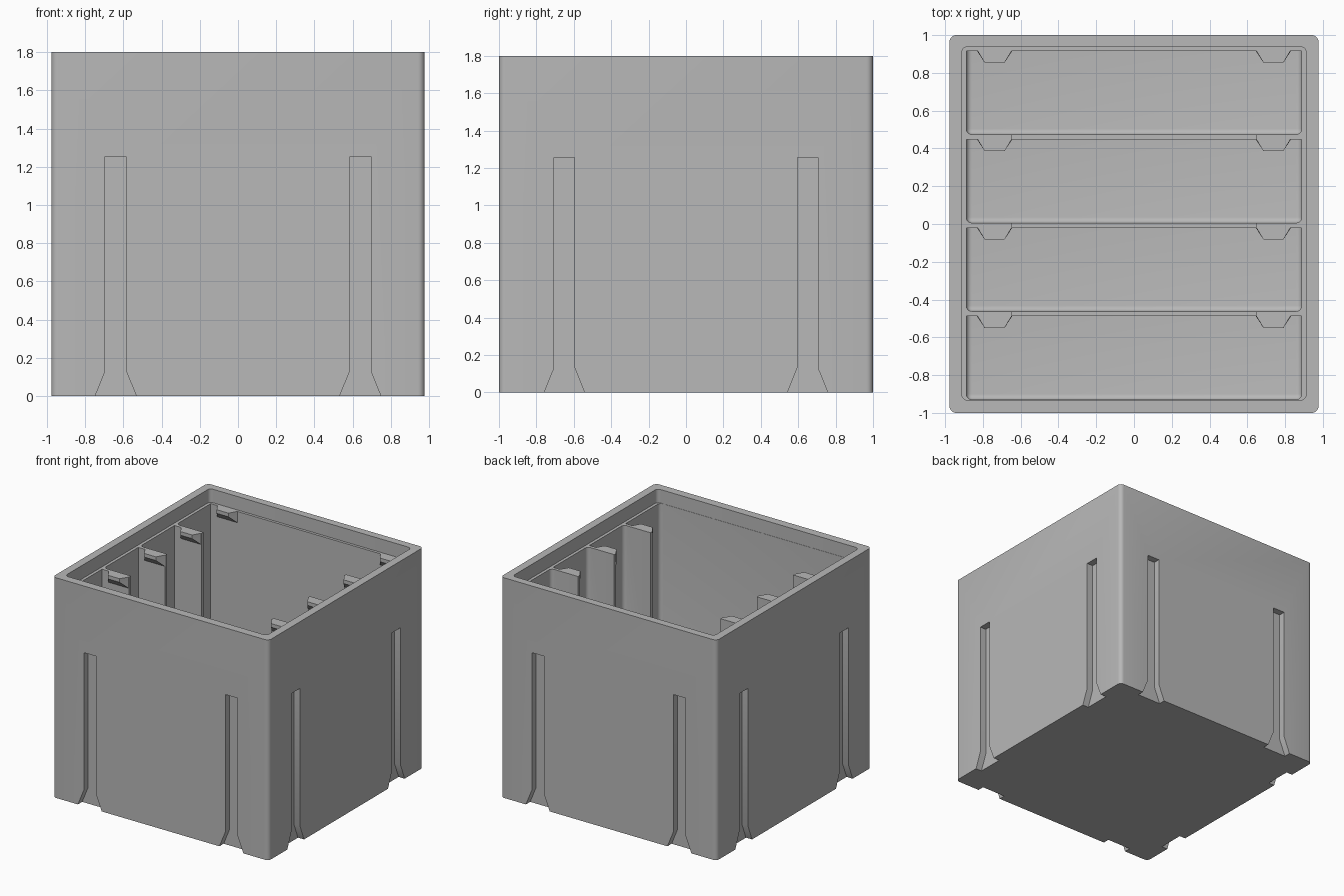
import bpy, bmesh
from math import pi
from mathutils import Matrix

old = bpy.data.objects.get("Cube")
if old:
    bpy.data.objects.remove(old, do_unlink=True)

grey = bpy.data.materials.new("plain_grey")
grey.use_nodes = True
colour = (0.48, 0.48, 0.48, 1)
grey.diffuse_color = colour
grey.node_tree.nodes["Principled BSDF"].inputs["Base Color"].default_value = colour

HEIGHT, LEDGE, FLOOR = 1.8, 1.69, 0.06
NOTCH_Z = 0.6
PITCH, DEPTH = 0.468, 0.442
HALF_W = 0.888
pocket_fronts = [-0.93 + PITCH * i for i in range(4)]


def finish(name, bm):
    bmesh.ops.recalc_face_normals(bm, faces=bm.faces)
    mesh = bpy.data.meshes.new(name)
    bm.to_mesh(mesh)
    bm.free()
    mesh.materials.append(grey)
    obj = bpy.data.objects.new(name, mesh)
    bpy.context.collection.objects.link(obj)
    return obj


def rounded_box(name, low, high, radius=0, rule=None):
    """Box between two corners, with the edges picked by rule rounded."""
    bm = bmesh.new()
    bmesh.ops.create_cube(bm, size=1)
    for v in bm.verts:
        v.co = [h if c > 0 else l for c, l, h in zip(v.co, low, high)]
    if radius:
        edges = [e for e in bm.edges if rule(e.verts[0].co, e.verts[1].co)]
        bmesh.ops.bevel(bm, geom=edges, offset=radius, segments=5,
                        profile=0.5, affect='EDGES')
    return finish(name, bm)


def loft(name, rings, matrix=Matrix()):
    """Closed solid through matching rings of points."""
    bm = bmesh.new()
    loops = [[bm.verts.new(matrix @ Matrix.Translation(p).translation) for p in ring]
             for ring in rings]
    n = len(loops[0])
    for a, b in zip(loops, loops[1:]):
        for i in range(n):
            j = (i + 1) % n
            bm.faces.new((a[i], a[j], b[j], b[i]))
    bm.faces.new(loops[0])
    bm.faces.new(loops[-1])
    return finish(name, bm)


def cut(body, cutter):
    cutter.hide_render = True
    mod = body.modifiers.new("cut", 'BOOLEAN')
    mod.operation, mod.solver, mod.object = 'DIFFERENCE', 'EXACT', cutter
    bpy.context.view_layer.objects.active = body
    bpy.ops.object.modifier_apply(modifier=mod.name)
    bpy.data.objects.remove(cutter, do_unlink=True)


def upright(a, b):
    return abs(a.z - b.z) > 0.1


# Outer shell with rounded upright corners
box = rounded_box("box_body", (-0.977, -1, 0), (0.977, 1, HEIGHT), 0.035, upright)

# Recessed lip around the opening
cut(box, rounded_box("lip_cutter", (-0.912, -0.932, LEDGE), (0.912, 0.938, 2),
                     0.03, upright))

# Four compartments, rounded at the front and along the floor
for front in pocket_fronts:
    back = front + DEPTH

    def soft(a, b):
        return min(a.z, b.z) < 1 and not (a.y > back - 0.01 and b.y > back - 0.01)
    cut(box, rounded_box("pocket_cutter", (-HALF_W, front, FLOOR),
                         (HALF_W, back, 1.9), 0.03, soft))

# Wide finger opening through the middle of the dividers
cut(box, rounded_box("notch_cutter", (-0.645, -0.6, NOTCH_Z), (0.645, 0.6, 1.95)))

# Flared guide slots, two on each outer side
half_slot = [(0.108, -0.05), (0.108, 0), (0.055, 0.13), (0.055, 1.255)]
slot = half_slot + [(-x, z) for x, z in reversed(half_slot)]
for turn, face, offset in ((0, 1, 0.64), (1, 0.977, 0.65),
                           (2, 1, 0.64), (3, 0.977, 0.65)):
    spin = Matrix.Rotation(turn * pi / 2, 4, 'Z')
    for side in (-1, 1):
        rings = [[(side * offset + x, y, z) for x, z in slot]
                 for y in (-face - 0.1, -face + 0.055)]
        cut(box, loft("slot_cutter", rings, spin))

bpy.ops.object.select_all(action='DESELECT')
box.select_set(True)
bpy.context.view_layer.objects.active = box
bpy.ops.object.shade_smooth_by_angle(angle=pi / 6)

# Stacking lugs at the top of the dividers and the back wall
for row, front in enumerate(pocket_fronts):
    wall = front + DEPTH
    for side, label in ((-1, "right"), (1, "left")):
        rings = []
        for z, reach in ((LEDGE, 0.062), (LEDGE - 0.03, 0.062), (LEDGE - 0.09, 0.002)):
            tip = 0.093 - 0.65 * reach
            rings.append([(side * 0.738 + x, y, z) for x, y in (
                (-0.093, wall + 0.005), (-tip, wall - reach),
                (tip, wall - reach), (0.093, wall + 0.005))])
        loft(f"lug_{label}_{row + 1}", rings)
